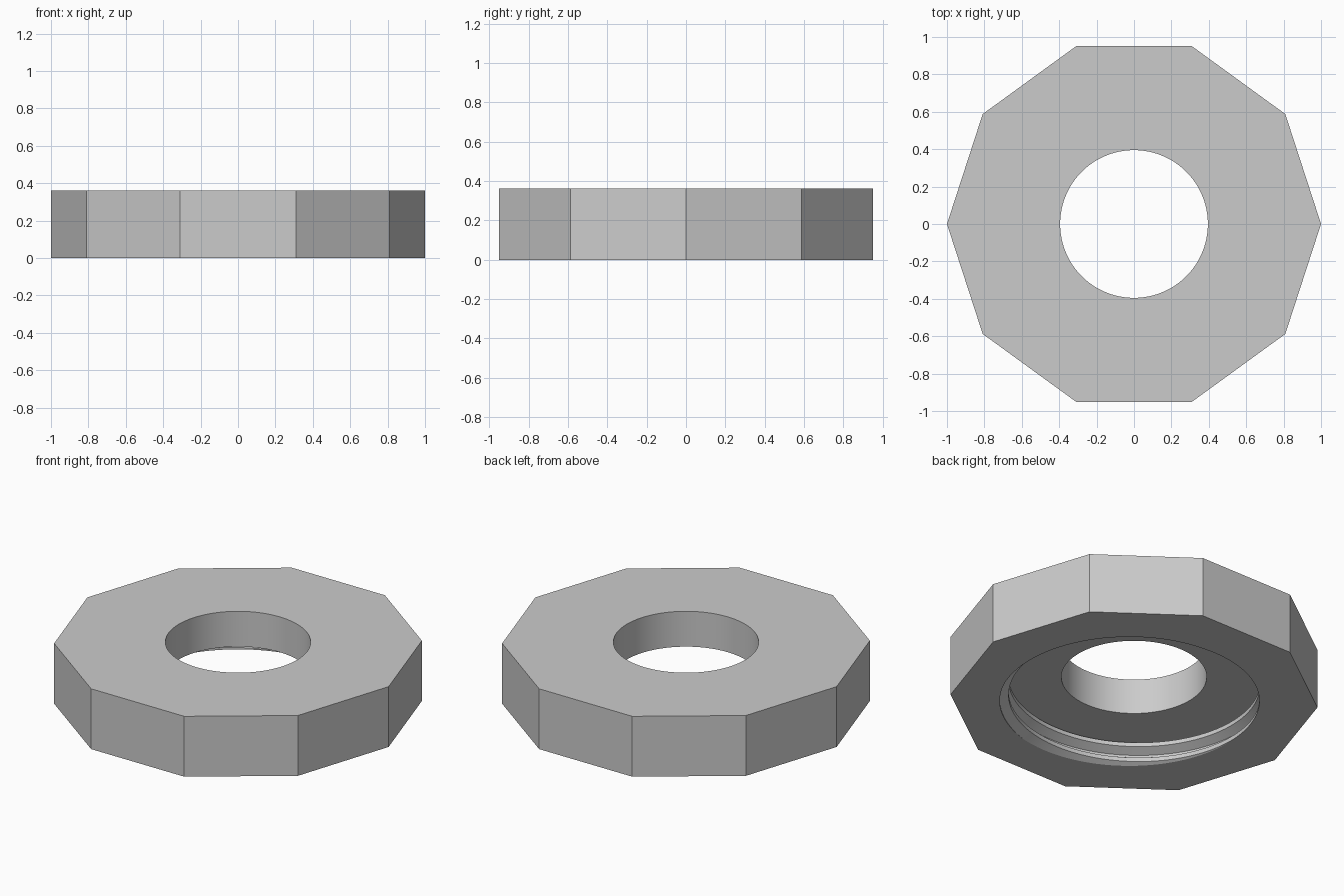
import bpy
import bmesh
from math import cos, sin, pi, radians

HEIGHT, HOLE_R = 0.362, 0.395
FLOOR_Z = 0.15                      # depth of the threaded recess
ROOT_R, CREST_R, PITCH = 0.73, 0.682, 0.094
SIDES, STEPS = 10, 120

# Thread profile over one pitch: (fraction of pitch, radius)
PROFILE = [(0.0, CREST_R), (0.26, CREST_R), (0.56, ROOT_R), (0.70, ROOT_R), (1.0, CREST_R)]

cube = bpy.data.objects.get("Cube")
if cube:
    bpy.data.objects.remove(cube, do_unlink=True)


def thread_radius(t):
    """Radius of the thread at a phase measured in pitches."""
    t %= 1.0
    for (a, ra), (b, rb) in zip(PROFILE, PROFILE[1:]):
        if t <= b:
            return ra + (rb - ra) * (t - a) / (b - a)
    return CREST_R


def section(angle):
    """Closed cross-section of the nut at one angle, as (radius, height)."""
    half = pi / SIDES
    outer = cos(half) / cos(angle % (2 * half) - half)
    pts = [(HOLE_R, HEIGHT), (outer, HEIGHT), (outer, 0)]
    start = 0.036 + PITCH * (angle + radians(45)) / (2 * pi)
    for turn in range(-3, 4):
        for frac, _ in PROFILE[:-1]:
            z = start + (turn + frac) * PITCH
            z = min(max(z, 0), FLOOR_Z)
            pts.append((thread_radius((z - start) / PITCH + 1e-6), z))
    pts.append((HOLE_R, FLOOR_Z))
    return pts


# Threaded nut body: sections swept once around the axis
bm = bmesh.new()
columns = []
for i in range(STEPS + 1):
    a = 2 * pi * i / STEPS
    columns.append([bm.verts.new((r * cos(a), r * sin(a), z)) for r, z in section(a)])
for c, d in zip(columns, columns[1:]):
    for j in range(len(c)):
        k = (j + 1) % len(c)
        bm.faces.new((c[j], c[k], d[k], d[j]))
bmesh.ops.remove_doubles(bm, verts=bm.verts, dist=0.0001)
bmesh.ops.recalc_face_normals(bm, faces=bm.faces)

mesh = bpy.data.meshes.new("ring_nut")
bm.to_mesh(mesh)
bm.free()
nut = bpy.data.objects.new("ring_nut", mesh)
bpy.context.collection.objects.link(nut)

# Plain grey finish
grey = bpy.data.materials.new("plain grey")
grey.use_nodes = True
colour = (0.6, 0.6, 0.6, 1)
grey.diffuse_color = colour
grey.node_tree.nodes["Principled BSDF"].inputs["Base Color"].default_value = colour
mesh.materials.append(grey)

# Smooth bore and thread, sharp corners
bpy.ops.object.select_all(action='DESELECT')
nut.select_set(True)
bpy.context.view_layer.objects.active = nut
bpy.ops.object.shade_smooth_by_angle(angle=radians(20))
